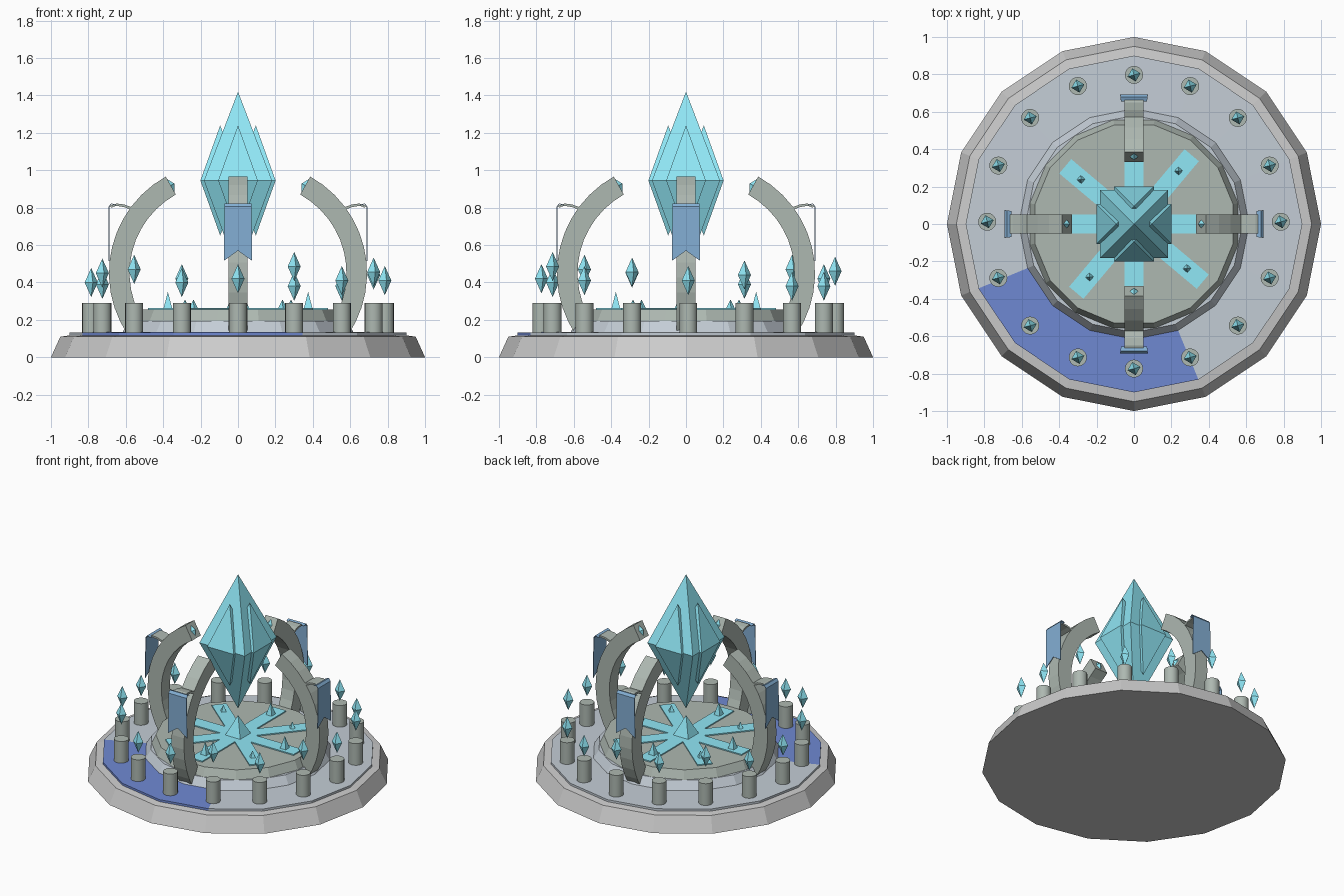
import bpy, bmesh
from math import sin, cos, radians, pi, sqrt
from mathutils import Matrix

if "Cube" in bpy.data.objects:
    bpy.data.objects.remove(bpy.data.objects["Cube"])


def material(name, rgb):
    m = bpy.data.materials.new(name)
    m.diffuse_color = (*rgb, 1)
    m.use_nodes = True
    m.node_tree.nodes["Principled BSDF"].inputs["Base Color"].default_value = m.diffuse_color
    return m


STONE = material("weathered_stone", (0.42, 0.48, 0.44))
FLOOR = material("slate_floor", (0.55, 0.61, 0.67))
BLUE = material("blue_stain", (0.16, 0.25, 0.65))
CRYSTAL = material("crystal", (0.28, 0.80, 0.92))
CLOTH = material("cloth", (0.23, 0.43, 0.66))


def finish(name, bm, mat=None, matrix=None, smooth=False):
    bmesh.ops.remove_doubles(bm, verts=bm.verts, dist=1e-5)
    bmesh.ops.recalc_face_normals(bm, faces=bm.faces)
    me = bpy.data.meshes.new(name)
    bm.to_mesh(me)
    bm.free()
    ob = bpy.data.objects.new(name, me)
    bpy.context.collection.objects.link(ob)
    if mat:
        me.materials.append(mat)
    if matrix:
        ob.matrix_world = matrix
    if smooth:
        bpy.ops.object.select_all(action='DESELECT')
        ob.select_set(True)
        bpy.context.view_layer.objects.active = ob
        bpy.ops.object.shade_smooth_by_angle(angle=radians(40))
    return ob


def lathe(name, profile, n, mat=None, loc=(0, 0, 0), phase=0.0, matrix=None, smooth=False):
    """Revolve (radius, z) points in n flat sides; the ends are capped."""
    bm = bmesh.new()
    rings = [[bm.verts.new((r * cos(phase + 2 * pi * k / n), r * sin(phase + 2 * pi * k / n), z))
              for k in range(n)] if r > 0 else [bm.verts.new((0, 0, z))] for r, z in profile]
    for a, b in zip(rings, rings[1:]):
        for k in range(n):
            j = (k + 1) % n
            if len(a) == 1:
                bm.faces.new((a[0], b[j], b[k]))
            elif len(b) == 1:
                bm.faces.new((a[k], a[j], b[0]))
            else:
                bm.faces.new((a[k], a[j], b[j], b[k]))
    for ring in (rings[0], rings[-1]):
        if len(ring) > 2:
            bm.faces.new(ring)
    return finish(name, bm, mat, matrix or Matrix.Translation(loc), smooth)


def sweep(name, strip, half, mat, matrix):
    """Solid from pairs of (outer, inner) points in the xz plane, +-half in y."""
    bm = bmesh.new()
    rings = [[bm.verts.new((p[0], y, p[1])) for p, y in
              ((o, -half), (o, half), (i, half), (i, -half))] for o, i in strip]
    for a, b in zip(rings, rings[1:]):
        for k in range(4):
            bm.faces.new((a[k], a[(k + 1) % 4], b[(k + 1) % 4], b[k]))
    bm.faces.new(rings[0])
    bm.faces.new(rings[-1])
    return finish(name, bm, mat, matrix)


def box(name, size, mat, matrix):
    bm = bmesh.new()
    bmesh.ops.create_cube(bm, size=1, matrix=Matrix.Diagonal((*size, 1)))
    return finish(name, bm, mat, matrix)


def spin(deg):
    return Matrix.Rotation(radians(deg), 4, 'Z')


# Base, stained floor, low step and central platform
lathe("base", [(1, 0), (0.95, 0.11), (0.90, 0.117)], 16)
floor = lathe("floor", [(0.90, 0.11), (0.90, 0.132), (0.56, 0.137)], 16, FLOOR)
floor.data.materials.append(BLUE)
for p in floor.data.polygons:
    c = p.center
    if c.y < -0.25 and -0.75 < c.x < 0.32 and len(p.vertices) == 4:
        p.material_index = 1
lathe("platform_step", [(0.62, 0.13), (0.58, 0.195)], 16, FLOOR)
lathe("platform", [(0.57, 0.19), (0.54, 0.255)], 16, STONE, phase=pi / 16)

# Glowing inlay strips with small spikes
for i in range(4):
    for kind, ang, rad, r, top in (("cardinal", 90 * i, 0.375, 0.035, 0.35),
                                   ("diagonal", 50 + 90 * i, 0.37, 0.026, 0.31)):
        rot = spin(ang)
        box(f"{kind}_inlay_{i}", (0.48, 0.10, 0.012), CRYSTAL,
            rot @ Matrix.Translation((0.24, 0, 0.257)))
        lathe(f"{kind}_spike_{i}", [(r, 0.255), (0, top)], 4, CRYSTAL, phase=pi / 4,
              matrix=rot @ Matrix.Translation((rad, 0, 0)))
lathe("centre_spike", [(0.09, 0.255), (0, 0.40)], 4, CRYSTAL, phase=pi / 4)

# Large floating crystal with four shards growing from its faces
lathe("main_crystal", [(0, 0.45), (0.182 * sqrt(2), 0.945), (0, 1.42)], 4, CRYSTAL, phase=pi / 4)
for i in range(4):
    lathe(f"crystal_shard_{i}", [(0, 0.65), (0.106 * sqrt(2), 0.945), (0, 1.24)], 4, CRYSTAL,
          phase=pi / 4, matrix=spin(90 * i) @ Matrix.Translation((0.095, 0, 0)))

# Curved arches with end gem, bracket and swallowtail banner
N = 12
for i in range(4):
    rot = spin(90 * i)
    path = []
    for k in range(N + 1):
        a = radians(-34 + 95 * k / N)
        path.append([(0.10 + r * cos(a), 0.45 + r * sin(a)) for r in (0.59, 0.48)])
    sweep(f"arch_{i}", path, 0.05, STONE, rot)
    lathe(f"arch_gem_{i}", [(0, -0.04), (0.022, 0), (0, 0.04)], 4, CRYSTAL,
          matrix=rot @ Matrix.Translation((0.36, 0, 0.918)) @ Matrix.Rotation(radians(29), 4, 'Y'))
    sweep(f"banner_bracket_{i}", [((0.56, 0.80), (0.56, 0.785)), ((0.61, 0.817), (0.61, 0.803)),
                                  ((0.65, 0.822), (0.65, 0.81)), ((0.685, 0.81), (0.678, 0.80))],
          0.05, STONE, rot)
    bm = bmesh.new()
    rows = [[(0.655, y, 0.815) for y in (-0.07, 0, 0.07)],
            [(0.678, y, 0.823) for y in (-0.072, 0, 0.072)],
            [(0.692, y, 0.805) for y in (-0.072, 0, 0.072)],
            [(0.692, -0.076, 0.515), (0.692, 0, 0.57), (0.692, 0.076, 0.515)]]
    rows = [[bm.verts.new(c) for c in row] for row in rows]
    for a, b in zip(rows, rows[1:]):
        for k in range(2):
            bm.faces.new((a[k], a[k + 1], b[k + 1], b[k]))
    cloth = finish(f"banner_{i}", bm, CLOTH, rot)
    mod = cloth.modifiers.new("thickness", 'SOLIDIFY')
    mod.thickness = 0.004

# Ring of pillars, each with a hovering crystal
heights = [.41, .44, .38, .38, .46, .42, .47, .39, .40, .45, .47, .40, .42, .485, .41, .455]
for k, z in enumerate(heights):
    a = 2 * pi * k / 16
    x, y = 0.785 * cos(a), 0.785 * sin(a) + 0.012
    lathe(f"pillar_{k}", [(0.048, 0.125), (0.048, 0.29)], 20, STONE, (x, y, 0), smooth=True)
    lathe(f"pillar_crystal_{k}", [(0, -0.078), (0.036, 0), (0, 0.078)], 4, CRYSTAL,
          (x, y, z), phase=0.25)
